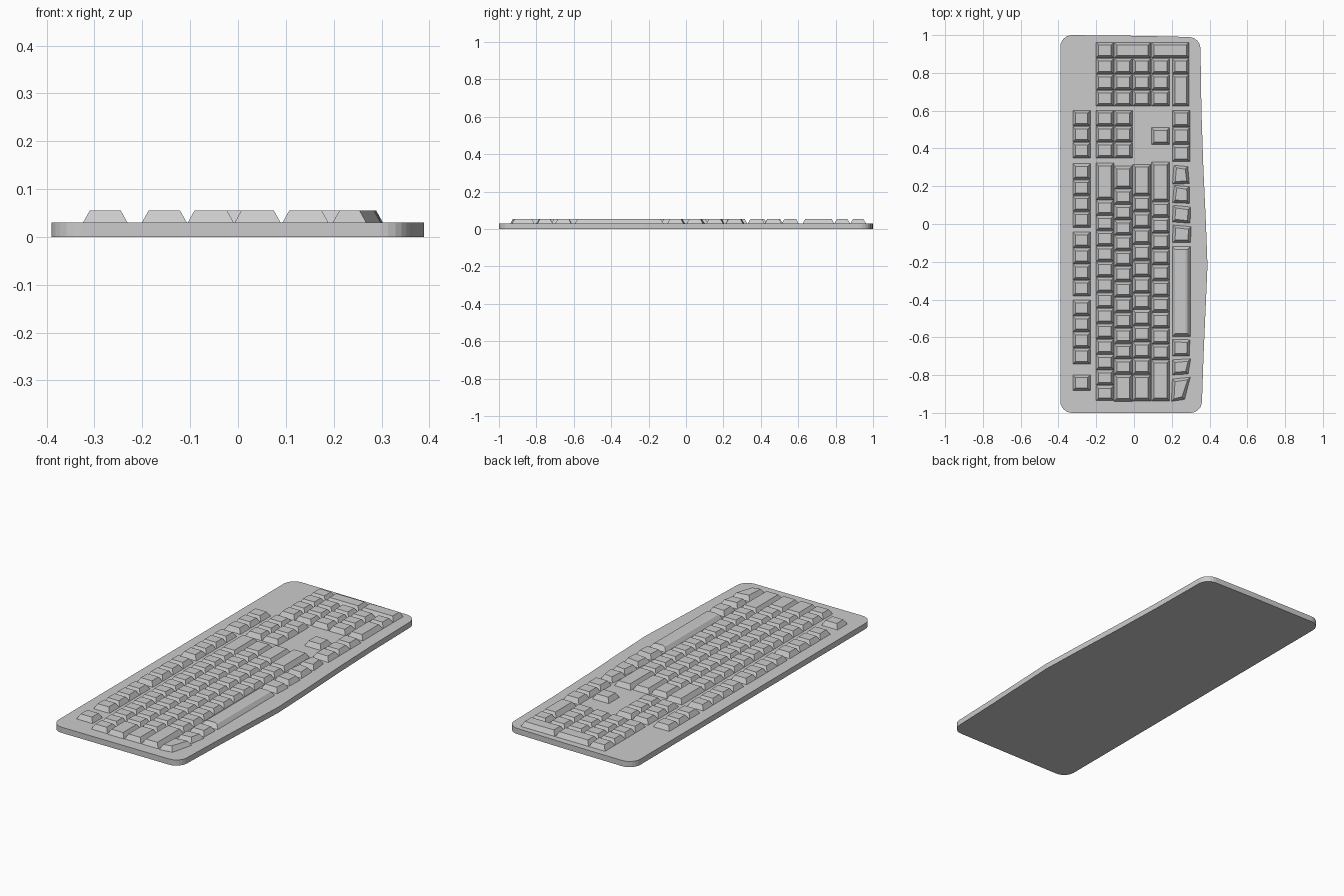
import bpy, bmesh, math
from mathutils import Vector

if "Cube" in bpy.data.objects:
    bpy.data.objects.remove(bpy.data.objects["Cube"])

BASE_Z, KEY_Z = 0.03, 0.055


def make_object(name, bm):
    bmesh.ops.recalc_face_normals(bm, faces=bm.faces)
    me = bpy.data.meshes.new(name)
    bm.to_mesh(me)
    bm.free()
    ob = bpy.data.objects.new(name, me)
    bpy.context.collection.objects.link(ob)
    return ob


def loft(bm, rings):
    """Join rings of points into a closed solid."""
    vs = [[bm.verts.new(p) for p in r] for r in rings]
    n = len(vs[0])
    for a, b in zip(vs, vs[1:]):
        for i in range(n):
            bm.faces.new((a[i], a[(i + 1) % n], b[(i + 1) % n], b[i]))
    bm.faces.new(vs[0][::-1])
    bm.faces.new(vs[-1])


def inset(quad, dx, dy):
    """Move the corners of a quad (ordered -x-y, +x-y, +x+y, -x+y) inwards."""
    signs = ((1, 1), (-1, 1), (-1, -1), (1, -1))
    return [(x + sx * dx, y + sy * dy) for (x, y), (sx, sy) in zip(quad, signs)]


def at_z(quad, z):
    return [(x, y, z) for x, y in quad]


def key(bm, quad):
    quad = inset(quad, 0.001, 0.001)
    loft(bm, [at_z(quad, BASE_Z - 0.001), at_z(quad, BASE_Z),
              at_z(inset(quad, 0.014, 0.014), KEY_Z)])


def rect(x0, x1, y0, y1):
    return [(x0, y0), (x1, y0), (x1, y1), (x0, y1)]


def run(bm, col, top, lengths):
    """Row of keys going from top towards -y."""
    for l in lengths:
        key(bm, rect(*col, top - l, top))
        top -= l


# Base plate with rounded corners and a bowed palm edge
def arc(cx, cy, r, a0, a1, n=6):
    return [(cx + r * math.cos(math.radians(a0 + (a1 - a0) * i / n)),
             cy + r * math.sin(math.radians(a0 + (a1 - a0) * i / n))) for i in range(n + 1)]


outline = (arc(-0.328, -0.938, 0.062, 180, 270)
           + arc(0.298, -0.938, 0.062, 270, 360)
           + [(0.368, -0.70), (0.379, -0.45), (0.389, -0.22),
              (0.381, 0.0), (0.367, 0.3), (0.357, 0.6)]
           + arc(0.29, 0.928, 0.062, 0, 90)
           + [(0.04, 0.996)]
           + arc(-0.328, 0.938, 0.062, 90, 180))
bm = bmesh.new()
loft(bm, [at_z(outline, 0), at_z(outline, BASE_Z)])
make_object("base_plate", bm)

# Key columns (x ranges)
FN = (-0.325, -0.23)
B, C, D = (-0.202, -0.106), (-0.106, -0.008), (-0.008, 0.09)
E, F = (0.092, 0.19), (0.202, 0.297)

# Function keys
bm = bmesh.new()
for top, count in ((0.603, 3), (0.32, 4), (-0.042, 4), (-0.402, 4), (-0.798, 1)):
    run(bm, FN, top, [0.085] * count)
make_object("function_keys", bm)

# Main typing block
bm = bmesh.new()
run(bm, B, 0.323, [0.196] + [0.0818] * 13)
run(bm, C, 0.307, [0.122] + [0.0818] * 12 + [0.143])
run(bm, D, 0.317, [0.167] + [0.0861] * 11 + [0.14])
run(bm, E, 0.328, [0.21] + [0.0838] * 10 + [0.217])
make_object("typing_keys", bm)

# Navigation and arrow keys
bm = bmesh.new()
for col in (B, C):
    run(bm, col, 0.603, [0.085] * 3)
run(bm, F, 0.603, [0.091] * 3)
run(bm, E, 0.511, [0.091])
make_object("navigation_keys", bm)

# Number pad
bm = bmesh.new()
TOP, P = 0.963, 0.085
key(bm, rect(*B, TOP - P, TOP))
key(bm, rect(C[0], D[1], TOP - P, TOP))
key(bm, rect(E[0], 0.292, TOP - P, TOP))
for col in (B, C, D, E):
    run(bm, col, TOP - P, [P] * 3)
run(bm, (0.202, 0.292), TOP - P, [P, P * 2])
make_object("number_pad", bm)

# Skewed modifier keys either side of the space bar
bm = bmesh.new()
for quad in (
    [(0.203, 0.21), (0.294, 0.213), (0.286, 0.305), (0.21, 0.312)],
    [(0.203, 0.112), (0.296, 0.108), (0.294, 0.199), (0.212, 0.206)],
    [(0.202, 0.01), (0.298, 0.003), (0.301, 0.091), (0.207, 0.10)],
    [(0.202, -0.1), (0.3, -0.1), (0.304, -0.013), (0.206, -0.005)],
    [(0.203, -0.7), (0.294, -0.7), (0.297, -0.612), (0.202, -0.61)],
    [(0.202, -0.8), (0.288, -0.795), (0.301, -0.712), (0.202, -0.718)],
    [(0.197, -0.94), (0.269, -0.93), (0.299, -0.81), (0.202, -0.82)],
):
    key(bm, quad)
make_object("modifier_keys", bm)

# Space bar with a chamfered top
bm = bmesh.new()
q = rect(0.203, 0.298, -0.595, -0.12)
loft(bm, [at_z(q, BASE_Z - 0.001), at_z(q, BASE_Z),
          at_z(inset(q, 0.014, 0.014), 0.05),
          at_z(inset(q, 0.026, 0.016), KEY_Z)])
make_object("space_bar", bm)
